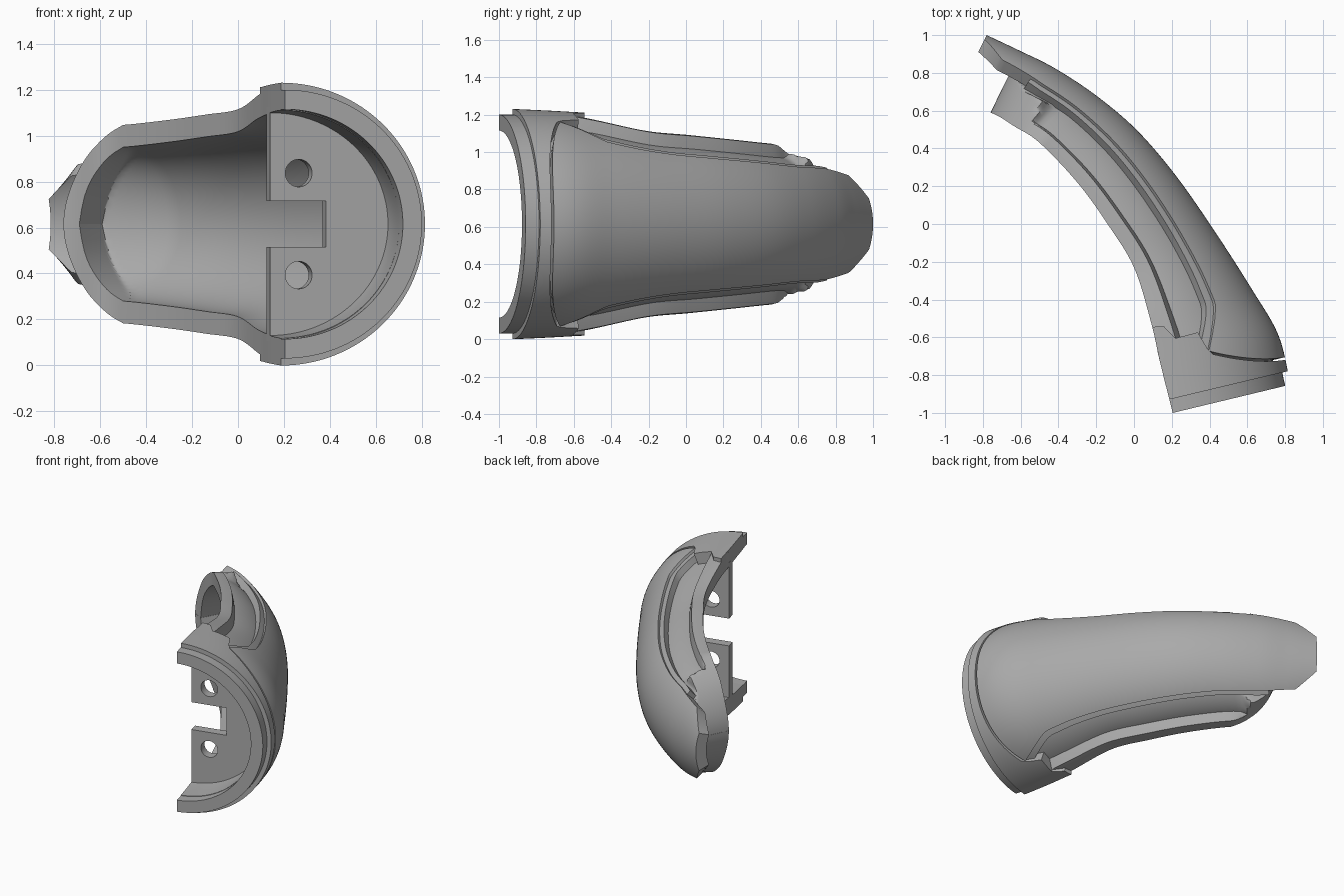
import bpy, bmesh, math
from mathutils import Vector, Matrix

cube = bpy.data.objects.get("Cube")
if cube:
    bpy.data.objects.remove(cube, do_unlink=True)

MID = 0.615   # height of the symmetry plane
HOOD = 6      # station where the closed end begins
UP = Vector((0, 0, 1))

# Stations along the bend: open rim x, y / outer ridge x, y / half height
STATIONS = [Vector(row) for row in (
    (.205, -1.0, .83, -.85, .615), (.14, -.74, .765, -.59, .60),
    (.09, -.52, .63, -.355, .563), (0, -.23, .425, -.035, .50),
    (-.14, 0, .22, .258, .477), (-.30, .22, .015, .497, .454),
    (-.50, .43, -.20, .68, .432), (-.63, .515, -.42, .825, .43),
    (-.76, .59, -.60, .915, .42), (-.96, .64, -.78, 1.0, .40))]

grey = bpy.data.materials.new("plain_grey")
grey.use_nodes = True
grey.diffuse_color = (.4, .4, .4, 1)
grey.node_tree.nodes["Principled BSDF"].inputs["Base Color"].default_value = (.4, .4, .4, 1)


def ramp(a, b, x):
    x = min(1, max(0, (x - a) / (b - a)))
    return x * x * (3 - 2 * x)


def piecewise(points, x):
    for (x0, y0), (x1, y1) in zip(points, points[1:]):
        if x <= x1:
            return y0 + (y1 - y0) * max(0, (x - x0) / (x1 - x0))
    return points[-1][1]


def station(t):
    """Smoothly interpolated rim point, outward direction, depth, half height."""
    last = len(STATIONS) - 1
    i = min(int(t), last - 1)
    f = t - i
    b, c = STATIONS[i], STATIONS[i + 1]
    a = STATIONS[i - 1] if i else 2 * b - c
    d = STATIONS[i + 2] if i + 2 <= last else 2 * c - b
    s = b + ((c - a) * f + (2 * a - 5 * b + 4 * c - d) * f**2
             + (3 * b - a - 3 * c + d) * f**3) * .5
    rim = Vector((s[0], s[1], MID))
    out = Vector((s[2], s[3], MID)) - rim
    return rim, out.normalized(), out.length, s[4]


def section(t, ang, off=0, height=None, cap=1, shrink=0):
    """Point on the half-oval section, set in by off and clipped at height cap."""
    rim, out, depth, w = station(t)
    c = math.cos(ang)
    z = math.copysign(min(abs(c) * ((height or w) - off), max(.0004, cap)), c)
    return rim + out * (depth - off - shrink) * math.sin(ang) + UP * z


def finish(name, mesh):
    mesh.materials.append(grey)
    ob = bpy.data.objects.new(name, mesh)
    bpy.context.scene.collection.objects.link(ob)
    bpy.ops.object.select_all(action='DESELECT')
    ob.select_set(True)
    bpy.context.view_layer.objects.active = ob
    bpy.ops.object.shade_smooth_by_angle(angle=math.radians(32))
    return ob


def shell(name, us, vs, outer, inner):
    """Closed shell between two surfaces over the same u, v grid."""
    bm = bmesh.new()
    grids = [[[bm.verts.new(f(u, v)) for v in vs] for u in us] for f in (outer, inner)]
    o, n = grids
    nu, nv = len(us), len(vs)
    for g in grids:
        for i in range(nu - 1):
            for j in range(nv - 1):
                bm.faces.new((g[i][j], g[i + 1][j], g[i + 1][j + 1], g[i][j + 1]))
    for j in (0, nv - 1):
        for i in range(nu - 1):
            bm.faces.new((o[i][j], o[i + 1][j], n[i + 1][j], n[i][j]))
    for i in (0, nu - 1):
        for j in range(nv - 1):
            bm.faces.new((o[i][j], o[i][j + 1], n[i][j + 1], n[i][j]))
    bmesh.ops.recalc_face_normals(bm, faces=bm.faces)
    mesh = bpy.data.meshes.new(name)
    bm.to_mesh(mesh)
    bm.free()
    return finish(name, mesh)


def spread(n):
    return [i / n for i in range(n + 1)]


def side_angle(ang):
    return math.degrees(min(ang, math.pi - ang))


def hood_cap(u, half):
    """Circular arc closing the end, meeting the straight rim at a corner."""
    k = .48
    if u <= 0:
        return 1
    return half * math.sqrt(max(0, 1 - (k + (1 - k) * u) ** 2) / (1 - k * k))


# Body: half shell with a channel along each flank and a closed hood at the end
def body_outer(t, ang):
    s = side_angle(ang)
    u = (t - HOOD) / 2
    channel = ramp(10, 14, s) * (1 - ramp(6.4, 6.9, t))
    off = max(.065 * channel, .055 * ramp(32, 42, s))
    return section(t, ang, off, None, hood_cap(u, .43), .06 * max(0, u))


def body_inner(t, ang):
    u = min(1, (t - HOOD) / 2 / .73)
    off = .115 - .018 * ramp(1, 2.5, t)
    return section(t, ang, off, None, hood_cap(u, .333), .06 * max(0, u))


along = [.28 + (HOOD - .28) * u for u in spread(48)] + [
    HOOD + 2 * math.sin(u * math.pi / 2) for u in spread(24)[1:]]
arc = [math.pi * v for v in spread(90)]
shell("body", along, arc, body_outer, body_inner)

# Lip: narrow spigot at the wide end
shell("lip", [.3 * u for u in spread(2)], arc,
      lambda t, a: section(t, a, .03, .615), lambda t, a: section(t, a, .115, .615))


# Collar: full height band behind the lip, reaching back along the rim
def collar_point(off):
    def point(u, ang):
        s = side_angle(ang)
        if s < 24.5:
            end = piecewise([(0, 1.9), (6, 1.84), (10, 1.5), (22, 1.5), (24.5, .98)], s)
        else:
            end = .5 + .48 * ((90 - s) / 66) ** 3
        t = .27 + (end - .27) * u
        return section(t, ang, off, .619 - .012 * t)
    return point


shell("collar", spread(10), arc, collar_point(0), collar_point(.1))

# Outer panel: smooth raised cover that runs on into a tapered tab
EDGE = [(1, 24), (1.5, 31), (2, 39), (2.5, 40.5), (3, 41), (4, 43), (6, 45), (7, 46),
        (8.35, 51), (9, 70)]


def panel_point(off, edge_in):
    def point(u, v):
        start = .55 + .48 * abs(2 * v - 1) ** 3
        t = start + (9 - start) * u
        e = math.radians(piecewise(EDGE, t) - edge_in)
        return section(t, e + (math.pi - 2 * e) * v, off)
    return point


shell("outer_panel", spread(84), spread(48), panel_point(0, 0), panel_point(.08, 0))
# Thin ledge framing the panel
shell("panel_ledge", [.01 + .79 * u for u in spread(60)], spread(48),
      panel_point(.018, 5), panel_point(.085, 5))

# Mounting plate: half disc with a central notch and two round holes
curve = bpy.data.curves.new("plate_outline", 'CURVE')
curve.dimensions = '2D'
curve.fill_mode = 'BOTH'
curve.extrude = .033


def outline(points):
    sp = curve.splines.new('POLY')
    sp.points.add(len(points) - 1)
    for p, (x, y) in zip(sp.points, points):
        p.co = (x, y, 0, 1)
    sp.use_cyclic_u = True


rounded = [(.55 * math.sin(a), .51 * math.cos(a)) for a in arc[::2]]
outline(rounded + [(0, -.1), (.25, -.1), (.25, .1), (0, .1)])
for side in (-1, 1):
    outline([(.128 + .06 * math.cos(2 * math.pi * k / 32),
              side * .222 + .06 * math.sin(2 * math.pi * k / 32)) for k in range(32)])
helper = bpy.data.objects.new("plate_helper", curve)
bpy.context.scene.collection.objects.link(helper)
deps = bpy.context.evaluated_depsgraph_get()
plate_mesh = bpy.data.meshes.new_from_object(helper.evaluated_get(deps))
bpy.data.objects.remove(helper, do_unlink=True)
plate_mesh.materials.clear()
rim, out, _, _ = station(1)
normal = out.cross(UP)
place = Matrix((out, UP, normal)).transposed().to_4x4()
place.translation = rim - normal * .033
plate_mesh.transform(place)
finish("mounting_plate", plate_mesh)
